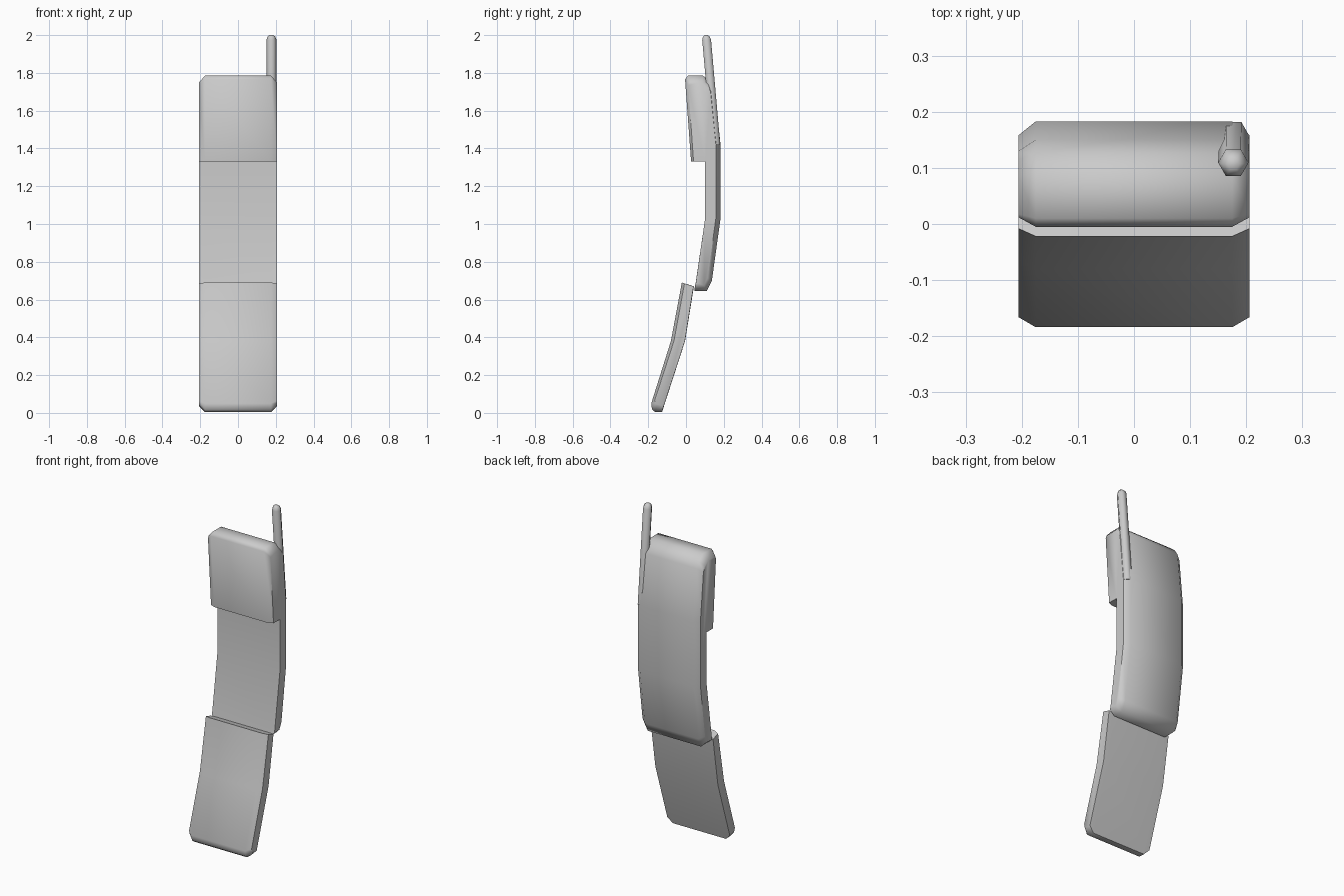
import bpy, bmesh, math
from mathutils import Vector

if "Cube" in bpy.data.objects:
    bpy.data.objects.remove(bpy.data.objects["Cube"])


def loft(name, rings, angle):
    """Skin a list of equal-length closed rings and cap both ends."""
    bm = bmesh.new()
    loops = [[bm.verts.new(p) for p in r] for r in rings]
    n = len(loops[0])
    for a, b in zip(loops, loops[1:]):
        for i in range(n):
            j = (i + 1) % n
            bm.faces.new((a[i], a[j], b[j], b[i]))
    bm.faces.new(loops[0])
    bm.faces.new(loops[-1])
    bmesh.ops.recalc_face_normals(bm, faces=bm.faces)
    me = bpy.data.meshes.new(name)
    bm.to_mesh(me)
    bm.free()
    ob = bpy.data.objects.new(name, me)
    bpy.context.collection.objects.link(ob)
    bpy.ops.object.select_all(action='DESELECT')
    bpy.context.view_layer.objects.active = ob
    ob.select_set(True)
    bpy.ops.object.shade_smooth_by_angle(angle=math.radians(angle))
    return ob


def slab(name, middle, side, inner=0.175, outer=0.206):
    """Side profile (y, z) swept across x, easing into a smaller profile at each side."""
    spans = [(-outer, side), (-inner, middle), (inner, middle), (outer, side)]
    return loft(name, [[(x, y, z) for y, z in prof] for x, prof in spans], 50)


# handset body with the stepped earpiece block at the top front
slab("handset_body",
     [(.045, .645), (.11, .645), (.137, .70), (.183, 1.03), (.183, 1.42),
      (.15, 1.72), (.127, 1.755), (.09, 1.785), (.01, 1.785), (-.005, 1.765),
      (.027, 1.33), (.10, 1.33), (.10, 1.02), (.05, .68)],
     [(.047, .672), (.095, .675), (.115, .715), (.158, 1.03), (.158, 1.42),
      (.13, 1.70), (.115, 1.73), (.085, 1.75), (.018, 1.75), (.012, 1.735),
      (.04, 1.33), (.10, 1.33), (.10, 1.02), (.052, .69)])

# curved flip cover hinged at the bottom
slab("flip_cover",
     [(-.184, .05), (-.18, .018), (-.165, .006), (-.127, .004), (-.005, .38),
      (.042, .67), (-.022, .69), (-.08, .38)],
     [(-.166, .065), (-.163, .048), (-.155, .04), (-.118, .036), (-.006, .38),
      (.040, .67), (-.008, .685), (-.064, .38)])

# six-sided antenna leaning forward, with a blunt tip
base, tip = Vector((.178, .158, 1.42)), Vector((.177, .107, 2.0))
rings = []
for t, r in ((0, .027), (.955, .027), (.985, .021), (1, .011)):
    c = base.lerp(tip, t)
    rings.append([c + Vector((r * math.cos(a), r * math.sin(a), 0))
                  for a in (math.tau * i / 6 for i in range(6))])
loft("antenna", rings, 65)
